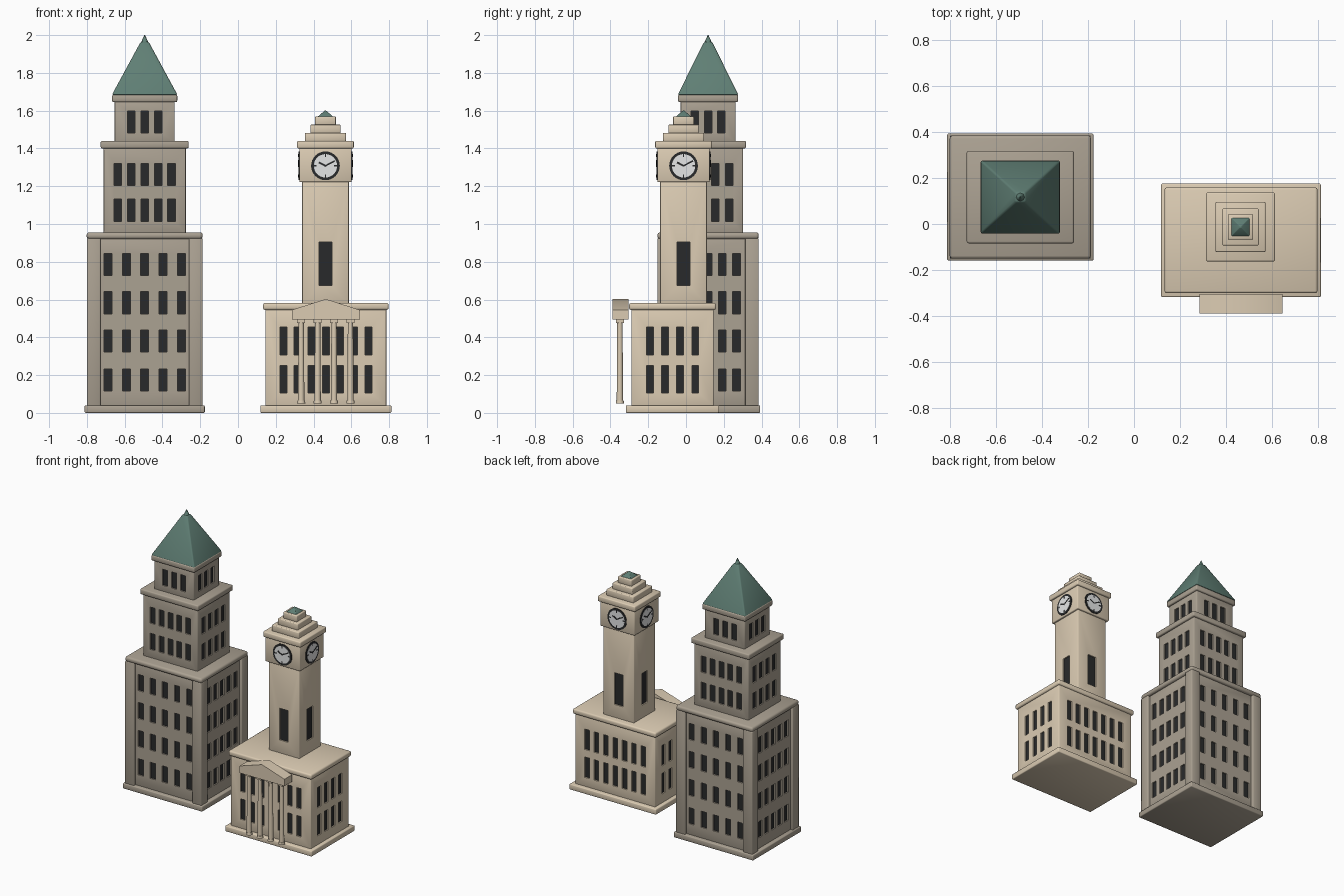
import bpy, bmesh, math
from mathutils import Matrix

if "Cube" in bpy.data.objects:
    bpy.data.objects.remove(bpy.data.objects["Cube"], do_unlink=True)

RECESS = 0.009


def material(name, r, g, b):
    m = bpy.data.materials.new(name)
    m.use_nodes = True
    m.diffuse_color = (r, g, b, 1)
    bsdf = next(n for n in m.node_tree.nodes if n.type == 'BSDF_PRINCIPLED')
    bsdf.inputs["Base Color"].default_value = (r, g, b, 1)
    bsdf.inputs["Roughness"].default_value = 0.8
    return m


GREY = material("grey stone", 0.41, 0.36, 0.29)
TAN = material("tan stone", 0.71, 0.60, 0.45)
COPPER = material("green copper", 0.115, 0.21, 0.175)
DARK = material("dark glass", 0.022, 0.023, 0.024)
WHITE = material("clock white", 0.78, 0.79, 0.79)


def make_object(name, bm):
    bmesh.ops.recalc_face_normals(bm, faces=bm.faces)
    me = bpy.data.meshes.new(name)
    bm.to_mesh(me)
    bm.free()
    ob = bpy.data.objects.new(name, me)
    bpy.context.collection.objects.link(ob)
    return ob


def finish(name, bm, mat, bevel=0, cutter=None):
    """Bevel the part, cut any openings, then shade it smooth with sharp corners."""
    ob = make_object(name, bm)
    ob.data.materials.append(mat)
    if bevel:
        mod = ob.modifiers.new("Bevel", 'BEVEL')
        mod.width, mod.segments = bevel, 2
    if cutter:
        mod = ob.modifiers.new("Openings", 'BOOLEAN')
        mod.operation, mod.solver, mod.object = 'DIFFERENCE', 'EXACT', cutter
    solid = ob.evaluated_get(bpy.context.evaluated_depsgraph_get())
    ob.data = bpy.data.meshes.new_from_object(solid)
    ob.modifiers.clear()
    if cutter:
        bpy.data.objects.remove(cutter, do_unlink=True)
    bpy.ops.object.select_all(action='DESELECT')
    ob.select_set(True)
    bpy.context.view_layer.objects.active = ob
    bpy.ops.object.shade_smooth_by_angle(angle=math.radians(48))
    return ob


def add_box(bm, centre, size, frame=Matrix()):
    m = frame @ Matrix.Translation(centre) @ Matrix.Diagonal((*size, 1))
    bmesh.ops.create_cube(bm, size=1, matrix=m)


def add_cone(bm, centre, r0, r1, h, sides=24, frame=Matrix()):
    bmesh.ops.create_cone(bm, cap_ends=True, segments=sides, radius1=r0, radius2=r1,
                          depth=h, matrix=frame @ Matrix.Translation(centre))


def block(name, mat, cx, cy, w, d, z0, z1, bevel=0.005, cutter=None):
    bm = bmesh.new()
    add_box(bm, (cx, cy, (z0 + z1) / 2), (w, d, z1 - z0))
    return finish(name, bm, mat, bevel, cutter)


def hip_roof(name, mat, cx, cy, w, d, top, z0, z1, bevel):
    """Four-sided roof narrowing to a small square top."""
    bm = bmesh.new()
    add_box(bm, (cx, cy, (z0 + z1) / 2), (w, d, z1 - z0))
    for v in bm.verts:
        if v.co.z > (z0 + z1) / 2:
            v.co.x = cx + math.copysign(top / 2, v.co.x - cx)
            v.co.y = cy + math.copysign(top / 2, v.co.y - cy)
    return finish(name, bm, mat, bevel)


def wall_frames(cx, cy, w, d):
    """Frames of the four walls: local x along wall, y inward, z up."""
    for k in range(4):
        out = (d if k % 2 == 0 else w) / 2
        yield k, (Matrix.Translation((cx, cy, 0)) @ Matrix.Rotation(k * math.pi / 2, 4, 'Z')
                  @ Matrix.Translation((0, -out, 0)))


def windowed_block(name, mat, cx, cy, w, d, z0, z1, rows, size, front, side):
    """Body with recessed dark windows; front and side are (count, spacing)."""
    bm = bmesh.new()
    for k, frame in wall_frames(cx, cy, w, d):
        count, step = side if k % 2 else front
        for z in rows:
            for i in range(count):
                add_box(bm, ((i - (count - 1) / 2) * step, 0, z),
                        (size[0], 2 * RECESS, size[1]), frame)
    cutter = make_object(name + "_cutter", bm)
    cutter.hide_render = True
    ob = block(name, mat, cx, cy, w, d, z0, z1, cutter=cutter)
    # Window panes are the faces lying at the recess depth
    ob.data.materials.append(DARK)
    for p in ob.data.polygons:
        on_side = abs(abs(p.center.x - cx) - (w / 2 - RECESS)) < 1e-4 and abs(p.normal.x) > 0.9
        on_front = abs(abs(p.center.y - cy) - (d / 2 - RECESS)) < 1e-4 and abs(p.normal.y) > 0.9
        p.material_index = 1 if on_side or on_front else 0


# Tall stepped tower
X, Y = -0.494, 0.117
block("tower_plinth", GREY, X, Y, 0.636, 0.552, 0, 0.04, 0.006)
windowed_block("tower_lower_body", GREY, X, Y, 0.576, 0.496, 0.035, 0.925,
               (0.175, 0.38, 0.583, 0.785), (0.042, 0.117), (5, 0.097), (5, 0.075))
bm = bmesh.new()
for sx in (-1, 1):
    for sy in (-1, 1):
        add_box(bm, (X + sx * 0.27, Y + sy * 0.232, 0.48), (0.072, 0.072, 0.89))
finish("tower_corner_piers", bm, GREY, 0.005)
block("tower_lower_cornice", GREY, X, Y, 0.614, 0.536, 0.92, 0.956, 0.013)
windowed_block("tower_middle_body", GREY, X, Y, 0.435, 0.37, 0.945, 1.405,
               (1.073, 1.263), (0.04, 0.117), (5, 0.071), (4, 0.074))
block("tower_middle_cornice", GREY, X, Y, 0.466, 0.402, 1.40, 1.44, 0.008)
windowed_block("tower_upper_body", GREY, X, Y, 0.318, 0.29, 1.43, 1.65,
               (1.54,), (0.04, 0.117), (3, 0.072), (3, 0.07))
block("tower_upper_cornice", GREY, X, Y, 0.345, 0.318, 1.645, 1.685, 0.008)
hip_roof("tower_roof", COPPER, X, Y, 0.348, 0.322, 0.042, 1.683, 1.965, 0.008)
bm = bmesh.new()
add_cone(bm, (X, Y, 1.98), 0.02, 0.002, 0.04, 8)
finish("tower_roof_tip", bm, COPPER)

# Hall under the clock tower
X, Y = 0.465, -0.071
block("hall_plinth", TAN, X, Y, 0.694, 0.494, 0, 0.04, 0.006)
windowed_block("hall_body", TAN, X, Y, 0.64, 0.435, 0.035, 0.55,
               (0.178, 0.38), (0.037, 0.148), (7, 0.075), (4, 0.08))
block("hall_cornice", TAN, X, Y, 0.665, 0.46, 0.545, 0.582, 0.01)

# Portico: columns with bases and capitals under a gabled pediment
PY = -0.35
bm = bmesh.new()
for i in range(4):
    cx = X + (i - 1.5) * 0.087
    add_cone(bm, (cx, PY, 0.27), 0.017, 0.014, 0.43, 16)
    add_cone(bm, (cx, PY, 0.058), 0.022, 0.02, 0.016, 16)
    add_box(bm, (cx, PY, 0.486), (0.042, 0.042, 0.02))
finish("portico_columns", bm, TAN)
bm = bmesh.new()
outline = ((-0.18, 0.495), (0.18, 0.495), (0.18, 0.545), (0, 0.603), (-0.18, 0.545))
face = bm.faces.new([bm.verts.new((X + x, -0.39, z)) for x, z in outline])
ext = bmesh.ops.extrude_face_region(bm, geom=[face])
bmesh.ops.translate(bm, vec=(0, 0.085, 0),
                    verts=[v for v in ext["geom"] if isinstance(v, bmesh.types.BMVert)])
finish("portico_pediment", bm, TAN)

# Clock tower
X, Y = 0.463, -0.013
windowed_block("clock_shaft", TAN, X, Y, 0.247, 0.247, 0.57, 1.23,
               (0.79,), (0.068, 0.23), (1, 0), (1, 0))
block("clock_block", TAN, X, Y, 0.276, 0.276, 1.222, 1.402)
block("clock_cornice", TAN, X, Y, 0.30, 0.30, 1.40, 1.44, 0.007)
for i, w in enumerate((0.217, 0.16, 0.11)):
    z = 1.44 + i * 0.043
    block(f"clock_crown_step_{i + 1}", TAN, X, Y, w, w, z - 0.003, z + 0.043)
hip_roof("clock_crown_roof", COPPER, X, Y, 0.082, 0.082, 0.008, 1.568, 1.6, 0.002)

# Clock dials: dark rim, white face, ticks and hands on all four sides
rim, dial, marks = bmesh.new(), bmesh.new(), bmesh.new()
for k, frame in wall_frames(X, Y, 0.276, 0.276):
    frame = frame @ Matrix.Translation((0, 0, 1.308))
    flat = frame @ Matrix.Rotation(math.pi / 2, 4, 'X')
    add_cone(rim, (0, 0, 0), 0.076, 0.076, 0.008, 32, flat)
    add_cone(dial, (0, 0, 0.0015), 0.062, 0.062, 0.008, 32, flat)
    for i in range(4):
        spin = frame @ Matrix.Rotation(i * math.pi / 2, 4, 'Y')
        add_box(marks, (0, -0.0055, 0.054), (0.007, 0.003, 0.015), spin)
    for angle, length, width in ((62, 0.06, 0.008), (-62, 0.042, 0.01)):
        spin = frame @ Matrix.Rotation(math.radians(angle), 4, 'Y')
        add_box(marks, (0, -0.006, length / 2 - 0.003), (width, 0.003, length), spin)
finish("clock_rims", rim, DARK)
finish("clock_faces", dial, WHITE)
finish("clock_hands_and_ticks", marks, DARK)
